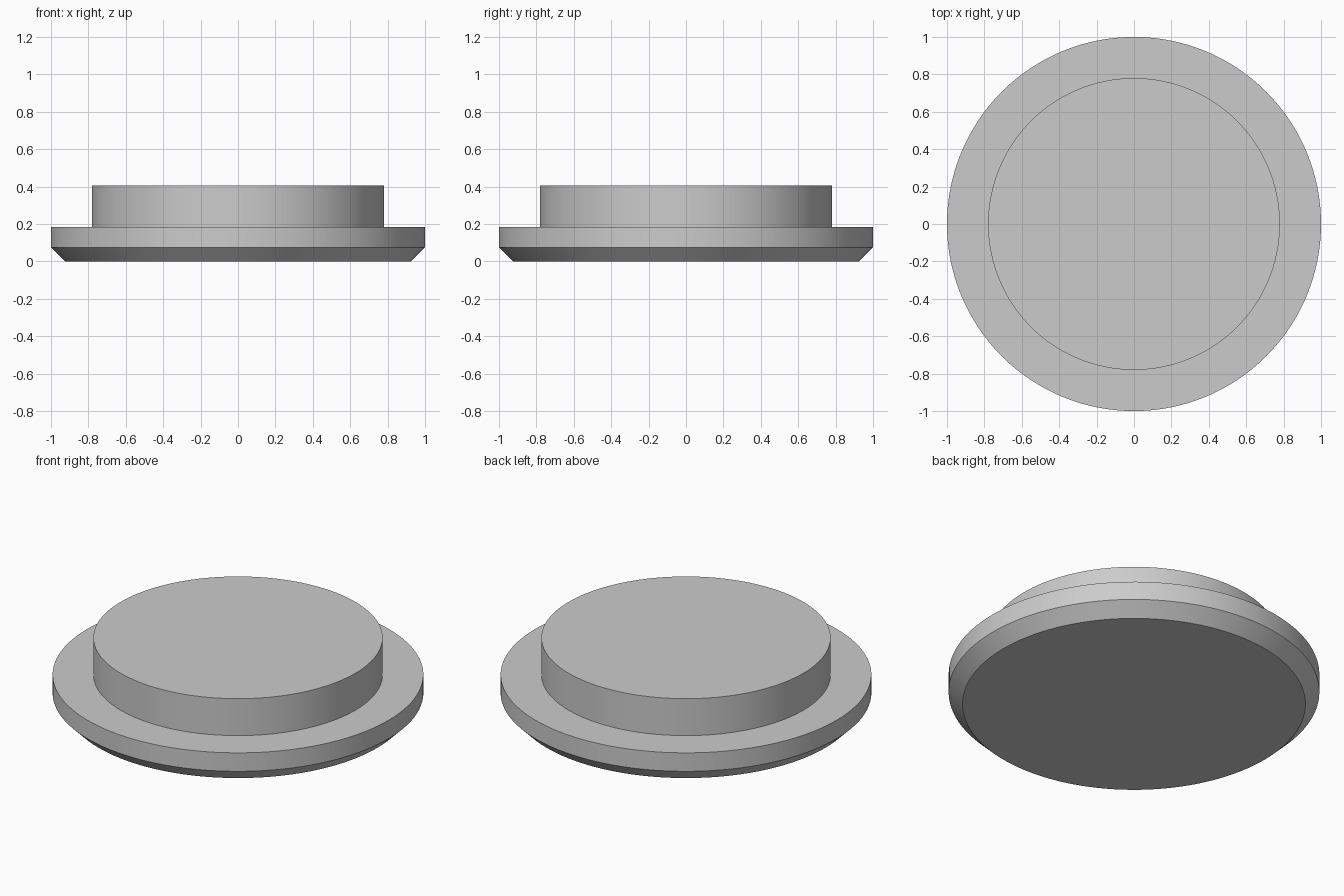
import bpy
import bmesh
import math

cube = bpy.data.objects.get("Cube")
if cube:
    bpy.data.objects.remove(cube, do_unlink=True)

SEGMENTS = 128

grey = bpy.data.materials.new("plain grey")
grey.use_nodes = True
colour = (0.6, 0.6, 0.6, 1)
grey.diffuse_color = colour
grey.node_tree.nodes["Principled BSDF"].inputs["Base Color"].default_value = colour


def turned_part(name, profile):
    """Closed round solid from (radius, height) rings, bottom to top."""
    bm = bmesh.new()
    rings = []
    for radius, z in profile:
        rings.append([
            bm.verts.new((radius * math.cos(a), radius * math.sin(a), z))
            for a in (math.tau * i / SEGMENTS for i in range(SEGMENTS))
        ])
    for low, high in zip(rings, rings[1:]):
        for i in range(SEGMENTS):
            j = (i + 1) % SEGMENTS
            bm.faces.new((low[i], low[j], high[j], high[i]))
    bm.faces.new(rings[0][::-1])
    bm.faces.new(rings[-1])
    mesh = bpy.data.meshes.new(name)
    bm.to_mesh(mesh)
    bm.free()
    mesh.materials.append(grey)
    obj = bpy.data.objects.new(name, mesh)
    bpy.context.collection.objects.link(obj)
    bpy.ops.object.select_all(action="DESELECT")
    obj.select_set(True)
    bpy.context.view_layer.objects.active = obj
    bpy.ops.object.shade_smooth_by_angle(angle=math.radians(30))
    return obj


# One stepped solid: chamfered flange, flat shoulder and raised plug
turned_part("stepped_cap", [
    (0.925, 0.0), (1.0, 0.075), (1.0, 0.185), (0.78, 0.185), (0.78, 0.405),
])
